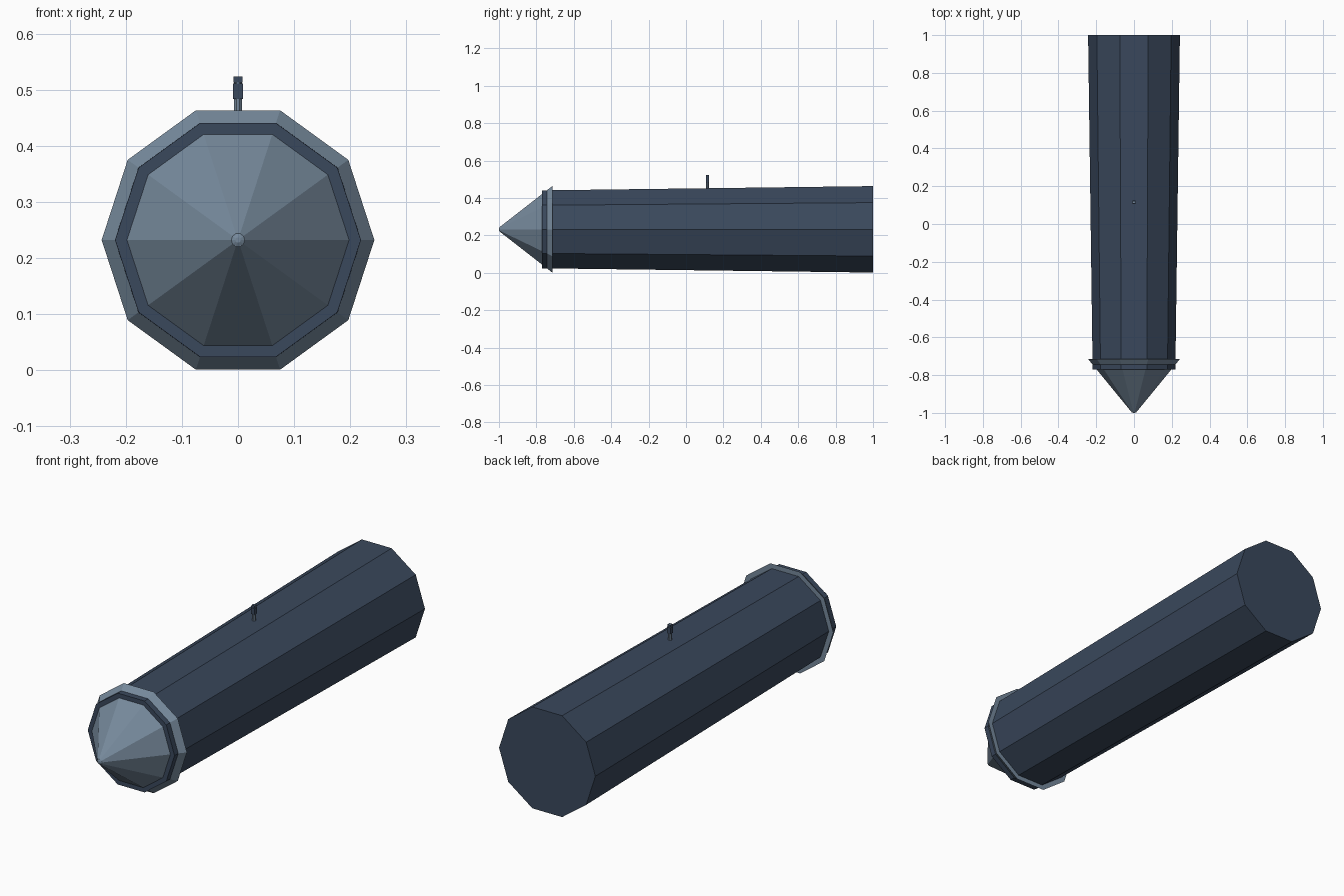
import bpy, math

if "Cube" in bpy.data.objects:
    bpy.data.objects.remove(bpy.data.objects["Cube"])

ZC = 0.232  # height of the long axis


def material(name, rgb):
    m = bpy.data.materials.new(name)
    m.diffuse_color = (*rgb, 1)
    m.use_nodes = True
    m.node_tree.nodes["Principled BSDF"].inputs["Base Color"].default_value = m.diffuse_color
    return m


NAVY = material("dark slate blue", (0.042, 0.065, 0.108))
STEEL = material("steel blue grey", (0.18, 0.25, 0.33))


def lathe(name, profile, sides, origin, axis, mat, turn=0.0):
    """Closed flat-faced solid from (position, radius) pairs along y or z."""
    ox, oy, oz = origin
    verts, faces = [], []
    for p, r in profile:
        for i in range(sides):
            a = turn + 2 * math.pi * i / sides
            u, v = r * math.cos(a), r * math.sin(a)
            # both axes keep the same handedness
            verts.append((ox + u, p, oz + v) if axis == 'y' else (ox + u, oy - v, p))
    for k in range(len(profile) - 1):
        for i in range(sides):
            j = (i + 1) % sides
            a, b = k * sides, (k + 1) * sides
            faces.append((a + i, b + i, b + j, a + j))
    faces.append(tuple(range(sides)))
    last = (len(profile) - 1) * sides
    faces.append(tuple(reversed(range(last, last + sides))))
    me = bpy.data.meshes.new(name)
    me.from_pydata(verts, [], faces)
    me.materials.append(mat)
    me.update()
    ob = bpy.data.objects.new(name, me)
    bpy.context.collection.objects.link(ob)
    return ob


# tapered ten-sided barrel
lathe("barrel", [(-0.77, 0.219), (1.0, 0.243)], 10, (0, 0, ZC), 'y', NAVY)
# pointed nose whose wide rim passes through the barrel walls
lathe("nose_cone", [(-0.997, 0.012), (-0.715, 0.243)], 10, (0, 0, ZC), 'y', STEEL)
# blunt tip
lathe("nose_tip", [(-0.99, 0.012), (-0.997, 0.011), (-1.0, 0.005)][::-1], 10,
      (0, 0, ZC), 'y', STEEL)

# small sight post on top
PY = 0.115
lathe("post_stem", [(0.44, 0.008), (0.523, 0.008)], 8, (0, PY, 0), 'z', STEEL, math.pi / 8)
lathe("post_collar", [(0.483, 0.013), (0.511, 0.013)], 4, (0, PY, 0), 'z', NAVY, math.pi / 4)
lathe("post_cap", [(0.513, 0.011), (0.523, 0.011)], 4, (0, PY, 0), 'z', NAVY, math.pi / 4)
